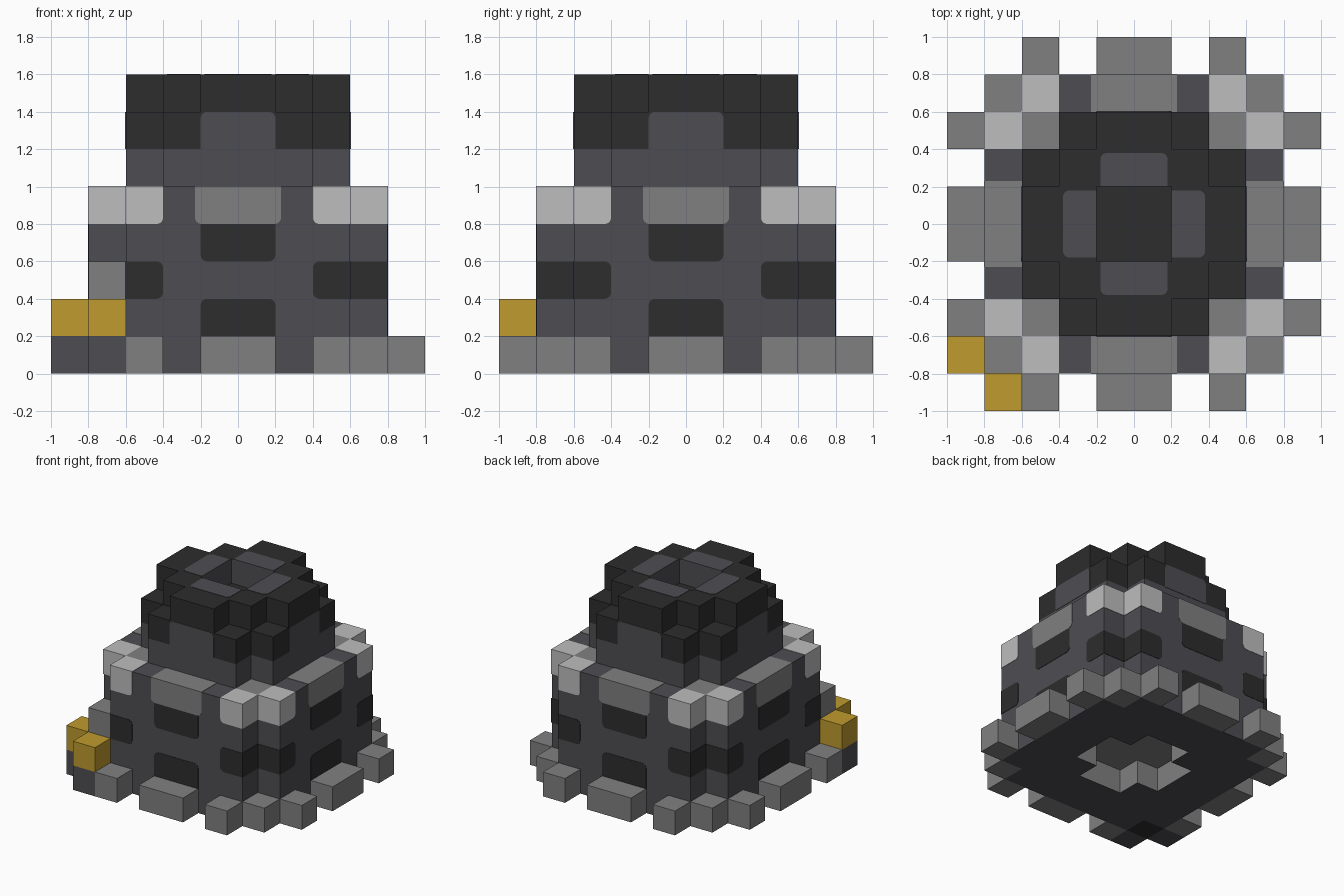
import bpy, bmesh, math
from mathutils import Matrix

cube = bpy.data.objects.get("Cube")
if cube:
    bpy.data.objects.remove(cube, do_unlink=True)


def material(name, rgb):
    m = bpy.data.materials.new(name)
    m.use_nodes = True
    m.diffuse_color = (*rgb, 1)
    m.node_tree.nodes["Principled BSDF"].inputs["Base Color"].default_value = (*rgb, 1)
    return m


charcoal = material("charcoal stone", (0.076, 0.074, 0.084))
black = material("black stone", (0.026, 0.026, 0.026))
gray = material("gray stone", (0.216, 0.216, 0.216))
pale = material("pale stone", (0.509, 0.509, 0.509))
gold = material("gold", (0.521, 0.328, 0.026))

T = 0.003   # how far surface panels stand proud
R = 0.035   # rounding of panel corners


def extrude(name, pts, a, b, mat, axis="z", turn=0, flip=False, lining=None):
    """Extrude a 2D outline along z or y, then mirror in x and quarter-turn about z."""
    bm = bmesh.new()
    ends = []
    for t in (a, b):
        ends.append([bm.verts.new((u, v, t) if axis == "z" else (u, t, v)) for u, v in pts])
    lo, hi = ends
    bm.faces.new(lo)
    bm.faces.new(hi)
    for i in range(len(pts)):
        j = (i + 1) % len(pts)
        bm.faces.new((lo[i], lo[j], hi[j], hi[i]))
    if flip:
        bmesh.ops.scale(bm, vec=(-1, 1, 1), verts=bm.verts)
    bm.transform(Matrix.Rotation(turn * math.pi / 2, 4, "Z"))
    bmesh.ops.recalc_face_normals(bm, faces=bm.faces)
    mesh = bpy.data.meshes.new(name)
    mesh.materials.append(mat)
    # Walls close to the centre take the lining colour
    if lining:
        mesh.materials.append(lining[0])
        for f in bm.faces:
            c = f.calc_center_median()
            if abs(f.normal.z) < 0.5 and max(abs(c.x), abs(c.y)) < lining[1]:
                f.material_index = 1
    bm.to_mesh(mesh)
    bm.free()
    ob = bpy.data.objects.new(name, mesh)
    bpy.context.collection.objects.link(ob)
    return ob


def rect(u0, v0, u1, v1, rounded=""):
    """Rectangle outline; rounded lists corners a b c d, anticlockwise from lower left."""
    pts = []
    corners = ((u0, v0, 1, 1), (u1, v0, -1, 1), (u1, v1, -1, -1), (u0, v1, 1, -1))
    for k, (u, v, su, sv) in enumerate(corners):
        if "abcd"[k] not in rounded:
            pts.append((u, v))
            continue
        for s in range(5):
            ang = math.pi + (k + s / 4) * math.pi / 2
            pts.append((u + R * (su + math.cos(ang)), v + R * (sv + math.sin(ang))))
    return pts


def stepped(quarter):
    """Repeat a quarter outline around the centre."""
    pts = []
    for _ in range(4):
        pts += quarter
        quarter = [(-y, x) for x, y in quarter]
    return pts


# Main masses
extrude("body", stepped([(.8, .6), (.6, .6), (.6, .8)]), .2, 1, charcoal)
tower = stepped([(.6, .4), (.4, .4), (.4, .6)])
extrude("tower_base", tower, 1, 1.2, charcoal)
extrude("tower_band", tower, 1.2, 1.4, black)
extrude("underside_recess", stepped([(.4, .2), (.2, .2), (.2, .4)]), .2 - T, .2, gray)

base_quarter = [(-.2, -.4), (.2, -.4), (.2, -.2), (.4, -.2), (.8, -.2),
                (.8, -.6), (.6, -.6), (.6, -.8), (-.2, -.8)]
crown_quarter = [(-.2, -.6), (.2, -.6), (.2, -.4), (.4, -.4), (.4, -.2), (-.2, -.2)]

for k in range(4):
    # Hollow rings at the foot and the rim
    extrude("body_foot", base_quarter, 0, .2, charcoal, turn=k, lining=(gray, .45))
    extrude("tower_crown", crown_quarter, 1.4, 1.6, black, turn=k, lining=(charcoal, .25))
    extrude("crown_panel", rect(-.18, -.38, .18, -.2, "ab"), 1.6, 1.6 + T, charcoal, turn=k)

    # Panels in the middle of each side
    extrude("tower_panel", rect(-.2, 1.2, .2, 1.4, "cd"), -.6 - T, -.59, charcoal, "y", k)
    extrude("ledge_panel", rect(-.23, .8, .23, 1 + T, "ab"), -.8 - T, -.6, gray, "y", k)
    extrude("upper_panel", rect(-.2, .6, .2, .8, "ab"), -.8 - T, -.79, black, "y", k)
    extrude("lower_panel", rect(-.2, .2, .2, .4, "cd"), -.8 - T, -.79, black, "y", k)

    # Rubble round the foot
    extrude("foot_step", rect(-.2, -1, .2, -.8), 0, .2, gray, turn=k)
    if k != 3:
        extrude("corner_stone", rect(.6, -.8, .8, -.6), 0, .2, gray, turn=k)
    extrude("ledge_corner", rect(.4, -.6, .6, -.4), 1, 1 + T, gray, turn=k)

    # Pairs beside each corner
    for flip in (False, True):
        extrude("foot_stone", rect(.4, -1, .6, -.8), 0, .2, gray, turn=k, flip=flip)
        extrude("corner_band", rect(.4, .4, .6 + T, .6, "ad"), -.8 - T, -.6, black, "y", k, flip)
        extrude("corner_cap", rect(.4, .8, .6 + T, 1 + T, "a"), -.8 - T, -.6, pale, "y", k, flip)

# Gold blocks on their supports at the front right corner
corner = rect(-.8, -.8, -.6, -.6)
extrude("corner_pillar_foot", corner, 0, .2, black)
extrude("corner_pillar", corner, .2, .6, gray)
for outline in (rect(-1, -.8, -.8, -.6), rect(-.8, -1, -.6, -.8)):
    extrude("gold_support", outline, 0, .2, charcoal)
    extrude("gold_block", outline, .2, .4, gold)
